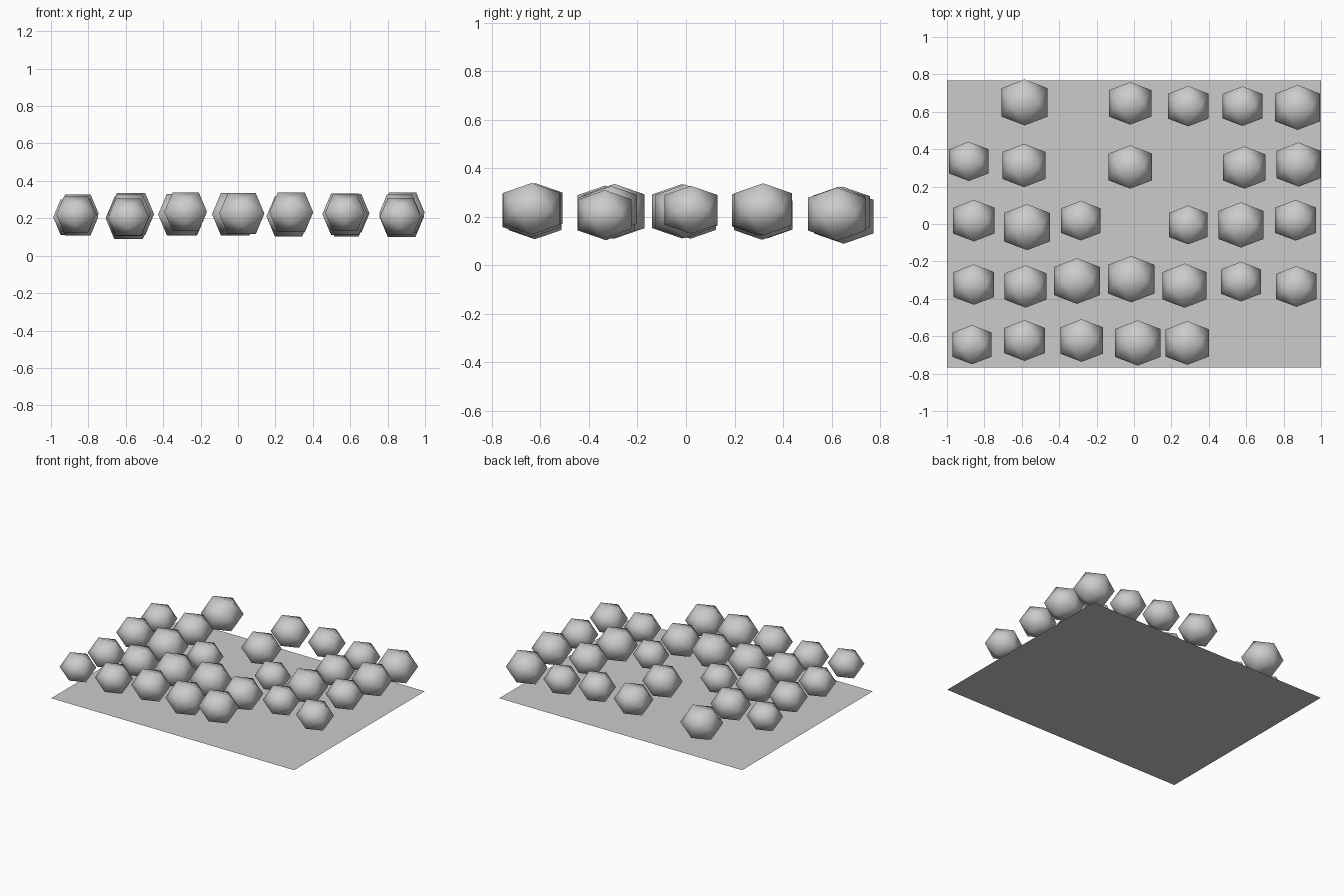
import bpy, bmesh
from mathutils import Vector

PHI = 0.618   # short half-side of a golden rectangle with long half-side 1
SQUASH = 0.91  # balls are slightly flattened

# x, y, z, half width of each ball, row by row from back to front
BALLS = [
    [(-.585, .65, .20, .123), (-.02, .645, .22, .114), (.29, .63, .225, .108),
     (.58, .63, .20, .106), (.875, .623, .21, .12)],
    [(-.883, .335, .206, .105), (-.588, .313, .21, .116), (-.02, .305, .225, .116),
     (.59, .302, .226, .113), (.88, .318, .23, .118)],
    [(-.856, .018, .225, .111), (-.572, -.017, .222, .123), (-.284, .018, .205, .106),
     (.29, -.005, .22, .104), (.572, -.005, .222, .121), (.864, .02, .228, .109)],
    [(-.856, -.324, .205, .108), (-.58, -.334, .225, .113), (-.305, -.305, .22, .122),
     (-.015, -.295, .222, .124), (.27, -.33, .21, .118), (.572, -.308, .23, .106),
     (.868, -.334, .21, .109)],
    [(-.866, -.645, .22, .105), (-.585, -.623, .206, .109), (-.28, -.623, .235, .114),
     (.02, -.636, .225, .121), (.285, -.636, .232, .117)],
]


def add_object(name, bm, smooth=False):
    mesh = bpy.data.meshes.new(name)
    for f in bm.faces:
        f.smooth = smooth
    bm.to_mesh(mesh)
    bm.free()
    obj = bpy.data.objects.new(name, mesh)
    bpy.context.collection.objects.link(obj)
    return obj


# Shared twenty-sided ball: hull of three crossed golden rectangles
bm = bmesh.new()
for a in (-1, 1):
    for b in (-PHI, PHI):
        for co in ((a, b, 0), (0, a, b), (b, 0, a)):
            bm.verts.new(co)
bmesh.ops.convex_hull(bm, input=bm.verts)
bmesh.ops.recalc_face_normals(bm, faces=bm.faces)
first = add_object("ball", bm, smooth=True)
ball_mesh = first.data
bpy.data.objects.remove(first)

# Rows of balls hovering over the sheet
for r, row in enumerate(BALLS, 1):
    for i, (x, y, z, h) in enumerate(row, 1):
        ball = bpy.data.objects.new(f"ball_row{r}_{i}", ball_mesh)
        ball.location = Vector((x, y, z))
        ball.scale = (h, h, h * SQUASH)
        bpy.context.collection.objects.link(ball)

# Flat ground sheet
bm = bmesh.new()
bm.faces.new([bm.verts.new((x, y, 0)) for x, y in
              ((-1, -.768), (1, -.768), (1, .768), (-1, .768))])
add_object("base_sheet", bm)
